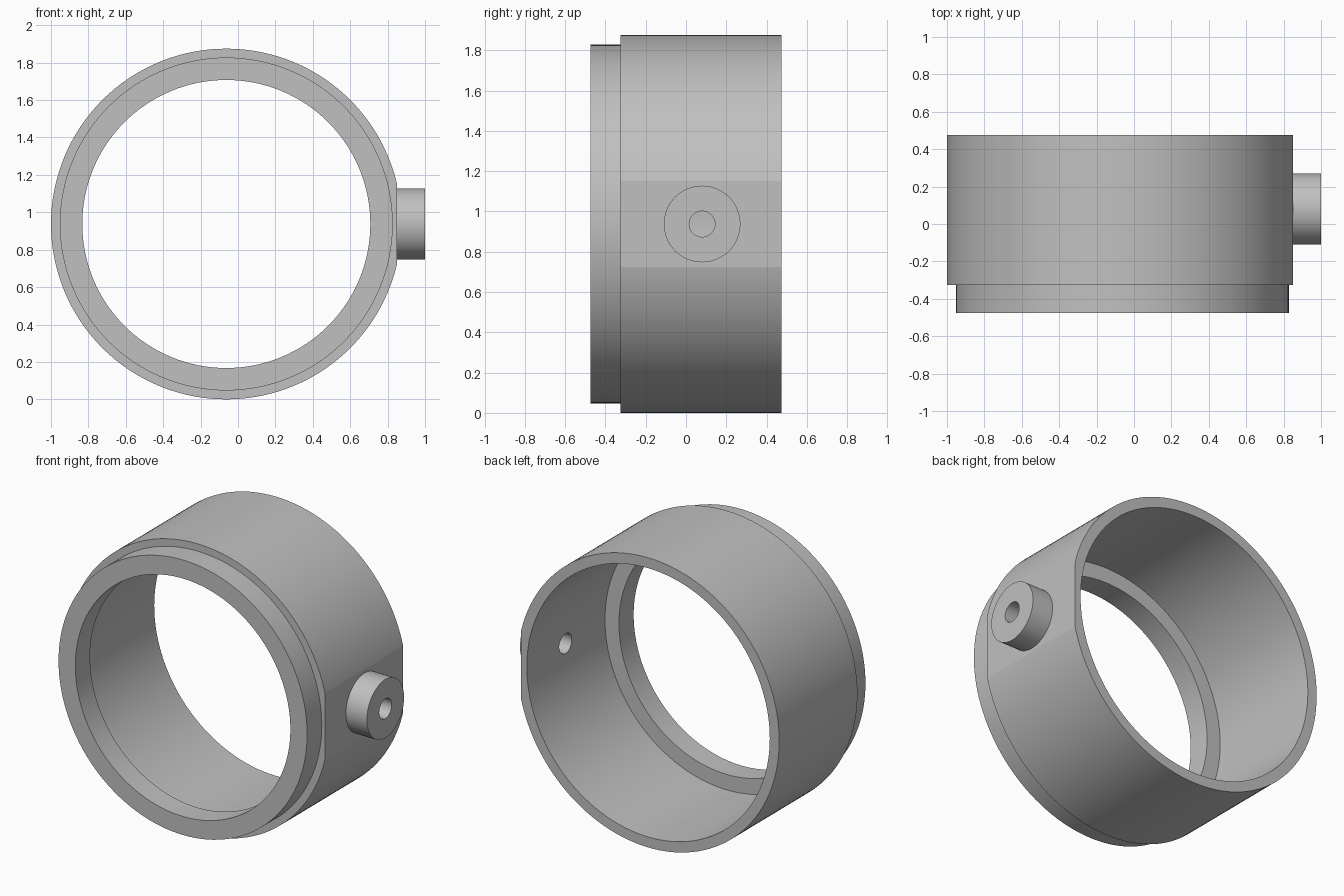
import bpy, bmesh, math
from mathutils import Matrix, Vector

default = bpy.data.objects.get("Cube")
if default:
    bpy.data.objects.remove(default, do_unlink=True)

CX, CZ = -0.0625, 0.9375      # ring axis
R = 0.9375                    # body radius
BORE, LIP, THROAT = 0.87, 0.89, 0.77
BACK, STEP, FRONT = 0.475, -0.325, -0.475
FLAT_X, BOSS_Y = 0.85, 0.08

metal = bpy.data.materials.new("plain grey")
metal.use_nodes = True
grey = (0.53, 0.53, 0.53, 1)
metal.diffuse_color = grey
metal.node_tree.nodes["Principled BSDF"].inputs["Base Color"].default_value = grey


def make_object(name, bm):
    bmesh.ops.recalc_face_normals(bm, faces=bm.faces)
    mesh = bpy.data.meshes.new(name)
    bm.to_mesh(mesh)
    bm.free()
    mesh.materials.append(metal)
    obj = bpy.data.objects.new(name, mesh)
    bpy.context.collection.objects.link(obj)
    return obj


def lathe(name, profile, steps):
    """Turn a closed (radius, y) profile around the ring axis."""
    bm = bmesh.new()
    verts = [bm.verts.new((CX + r, y, CZ)) for r, y in profile]
    edges = [bm.edges.new((v, verts[(i + 1) % len(verts)])) for i, v in enumerate(verts)]
    bmesh.ops.spin(bm, geom=verts + edges, cent=(CX, 0, CZ), axis=(0, 1, 0),
                   angle=math.tau, steps=steps, use_merge=True)
    bmesh.ops.remove_doubles(bm, verts=bm.verts, dist=1e-5)
    return make_object(name, bm)


def side_cylinder(name, radius, x0, x1, segments):
    """Cylinder lying along x at the boss position."""
    bm = bmesh.new()
    place = Matrix.Translation(((x0 + x1) / 2, BOSS_Y, CZ)) @ Matrix.Rotation(math.pi / 2, 4, 'Y')
    bmesh.ops.create_cone(bm, cap_ends=True, segments=segments, radius1=radius,
                          radius2=radius, depth=x1 - x0, matrix=place)
    return make_object(name, bm)


def combine(target, tool, operation):
    mod = target.modifiers.new(tool.name, 'BOOLEAN')
    mod.operation, mod.solver, mod.object = operation, 'EXACT', tool
    bpy.context.view_layer.objects.active = target
    bpy.ops.object.modifier_apply(modifier=mod.name)
    bpy.data.objects.remove(tool, do_unlink=True)


# Stepped ring: wide thin-walled body with a narrower front lip
ring = lathe("stepped_ring", [(R, BACK), (R, STEP), (LIP, STEP), (LIP, FRONT),
                              (THROAT, FRONT), (THROAT, STEP), (BORE, STEP), (BORE, BACK)], 128)

# Flat pad milled on the left side
bm = bmesh.new()
bmesh.ops.create_cube(bm, size=1, matrix=Matrix.Translation((FLAT_X + 0.5, 0, CZ))
                      @ Matrix.Diagonal(Vector((1, 2, 1, 1))))
combine(ring, make_object("flat_cutter", bm), 'DIFFERENCE')

# Round boss on the pad, drilled through the wall
combine(ring, side_cylinder("boss", 0.19, 0.83, 1.0, 64), 'UNION')
combine(ring, side_cylinder("hole_cutter", 0.064, 0.7, 1.1, 48), 'DIFFERENCE')

# Smooth the round walls, keep every rim sharp
bpy.ops.object.select_all(action='DESELECT')
ring.select_set(True)
bpy.context.view_layer.objects.active = ring
bpy.ops.object.shade_smooth_by_angle(angle=math.radians(10))
